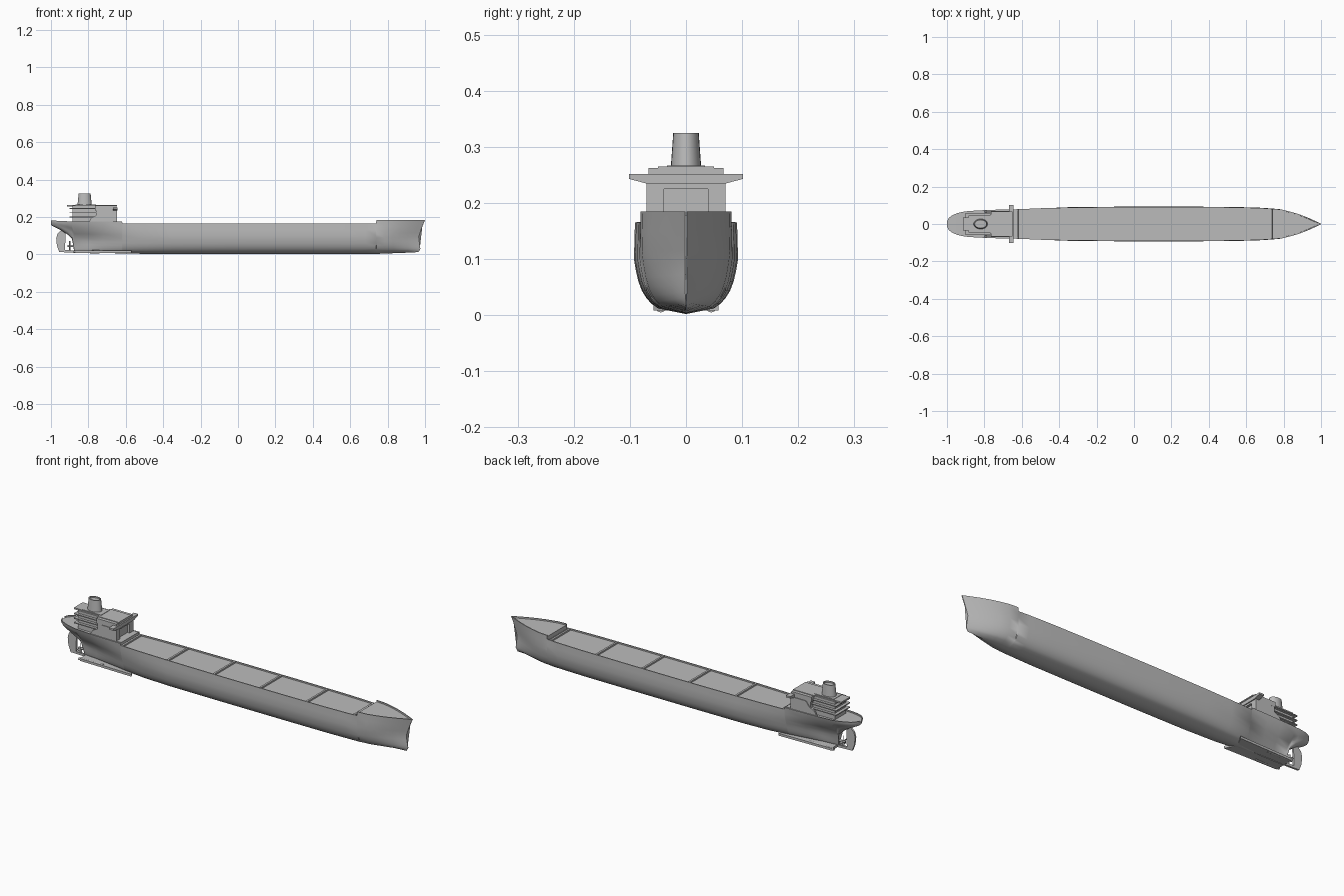
import bpy, bmesh, math
from mathutils import Matrix, Vector

if "Cube" in bpy.data.objects:
    bpy.data.objects.remove(bpy.data.objects["Cube"])

grey = bpy.data.materials.new("ship_grey")
grey.use_nodes = True
colour = (0.5, 0.5, 0.5, 1)
grey.diffuse_color = colour
grey.node_tree.nodes["Principled BSDF"].inputs["Base Color"].default_value = colour


def finish(name, bm, smooth=False):
    bmesh.ops.recalc_face_normals(bm, faces=bm.faces)
    mesh = bpy.data.meshes.new(name)
    bm.to_mesh(mesh)
    bm.free()
    mesh.materials.append(grey)
    obj = bpy.data.objects.new(name, mesh)
    bpy.context.collection.objects.link(obj)
    if smooth:
        bpy.ops.object.select_all(action='DESELECT')
        obj.select_set(True)
        bpy.context.view_layer.objects.active = obj
        bpy.ops.object.shade_smooth_by_angle(angle=math.radians(35))
    return obj


def loft(name, rings, smooth=False):
    bm = bmesh.new()
    rows = [[bm.verts.new(p) for p in ring] for ring in rings]
    n = len(rows[0])
    for a, b in zip(rows, rows[1:]):
        for i in range(n):
            bm.faces.new((a[i], a[(i + 1) % n], b[(i + 1) % n], b[i]))
    bm.faces.new(rows[0])
    bm.faces.new(rows[-1])
    return finish(name, bm, smooth)


def box(name, x0, x1, half, z0, z1, y=0):
    corners = [(x0, y - half), (x1, y - half), (x1, y + half), (x0, y + half)]
    return loft(name, [[(a, b, z) for a, b in corners] for z in (z0, z1)])


def side_prism(name, outline, y0, y1):
    """Extrude an outline in x and z across y."""
    return loft(name, [[(x, y, z) for x, z in outline] for y in (y0, y1)])


def interp(table, t):
    for (a, u), (b, v) in zip(table, table[1:]):
        if t <= b:
            return u + (v - u) * max(0, t - a) / (b - a)
    return table[-1][1]


# Hull sections: width share at each height share, full amidships and fine aft
SHARES = [0, .06, .11, .17, .25, .35, .47, .6, .8, 1]
FULL = [.22, .54, .67, .77, .86, .93, .98, 1.02, 1.01, 1]
FINE = [.04, .06, .07, .08, .1, .13, .24, .47, .85, 1]
STEM = [(0, .945), (.012, .965), (.03, .975), (.09, .965), (.13, .977), (.185, 1)]
LIP, RECESS = .005, .007

# Stations: x, keel height, deck half width, deck height, fineness
STATIONS = [
    (-1, .158, .012, .18, .1), (-.992, .152, .03, .18, .1),
    (-.975, .143, .045, .18, .15), (-.945, .128, .058, .179, .25),
    (-.91, .105, .066, .177, .4), (-.888, .085, .069, .176, .6),
    (-.875, .012, .07, .176, 1), (-.8, .01, .074, .175, .85),
    (-.72, .008, .077, .175, .55), (-.62, .005, .079, .175, .25),
    (-.618, .005, .079, .165, .25), (-.5, .003, .084, .165, .06),
    (-.35, .002, .088, .165, 0), (-.05, .002, .091, .165, 0),
    (.3, .002, .091, .165, 0), (.55, .002, .089, .165, 0),
    (.68, .003, .085, .165, 0), (.738, .003, .081, .165, 0),
    (.74, .003, .081, .185, 0), (.79, .004, .077, .185, 0),
    (.84, .006, .065, .185, .03), (.88, .007, .053, .185, .06),
    (.93, .009, .034, .185, .1), (.97, .011, .016, .185, .1),
    (1, .012, .002, .185, .1)]


def section(x, keel, w, top, fine):
    half = [(0, keel)]
    for s, a, b in zip(SHARES, FULL, FINE):
        rise = keel + (.004 if s == 0 and keel < .02 else 0)
        half.append((w * (a + (b - a) * fine), rise + s * (top - rise)))
    inner = max(w - LIP, w * .5)
    half += [(inner, top), (inner, top - RECESS), (0, top - RECESS)]
    ring = half + [(-y, z) for y, z in half[-2:0:-1]]
    points = []
    for y, z in ring:
        reach = (interp(STEM, z) - .74) / .26 if x > .74 else 1
        points.append((.74 + (x - .74) * reach, y, z))
    return points


loft("hull", [section(*s) for s in STATIONS], True)

# Transverse beams dividing the cargo deck
for i in range(6):
    x = -.61 + i * .266
    w = interp([(s[0], s[2]) for s in STATIONS], x)
    box("deck_beam", x - .005, x + .005, w - .003, .156, .166)

# Rudder, its heel, and the skegs on both sides
side_prism("rudder", [(-.955, .012), (-.925, .012), (-.922, .12), (-.945, .13),
                      (-.965, .11), (-.972, .085), (-.968, .045)], -.005, .005)
side_prism("rudder_heel", [(-.945, .012), (-.86, .009), (-.86, .02), (-.94, .024)],
           -.005, .005)
for side in (1, -1):
    plan = [(-.57, .058), (-.87, .052), (-.87, .002), (-.6, .002)]
    loft("bottom_skeg", [[(x, y * side, z) for x, y in plan] for z in (.008, .02)])
    bm = bmesh.new()
    bmesh.ops.create_cone(bm, cap_ends=True, segments=16, radius1=.006, radius2=.009,
                          depth=.14, matrix=Matrix.Translation((-.81, side * .045, .014))
                          @ Matrix.Rotation(math.pi / 2, 4, 'Y'))
    finish("shaft_pod", bm, True)

# Propeller
bm = bmesh.new()
bmesh.ops.create_cone(bm, cap_ends=True, segments=12, radius1=.005, radius2=.006,
                      depth=.035, matrix=Matrix.Translation((-.895, 0, .045))
                      @ Matrix.Rotation(math.pi / 2, 4, 'Y'))
for k in range(4):
    turn = (Matrix.Translation((-.9, 0, .045)) @ Matrix.Rotation(k * math.pi / 2, 4, 'X')
            @ Matrix.Translation((0, 0, .014)) @ Matrix.Rotation(.6, 4, 'Z')
            @ Matrix.Diagonal((.003, .011, .025, 1)))
    bmesh.ops.create_cube(bm, size=1, matrix=turn)
finish("propeller", bm)

# Aft accommodation with overhanging deck slabs
box("aft_house", -.885, -.75, .045, .165, .262)
for z in (.197, .22, .243):
    box("aft_deck_slab", -.9, -.75, .058, z, z + .005)
box("aft_roof", -.915, -.75, .036, .257, .265)

# Forward accommodation block with side bulkheads and a recessed front
box("front_house", -.76, -.66, .066, .165, .258)
for side in (1, -1):
    side_prism("side_bulkhead", [(-.8, .168), (-.648, .168), (-.648, .236), (-.735, .236),
                                 (-.755, .21), (-.785, .195)], .062 * side, .07 * side)
    box("front_pillar", -.662, -.648, .015, .165, .236, .054 * side)
box("front_lintel", -.662, -.648, .066, .225, .24)
box("wheelhouse", -.765, -.65, .067, .236, .262)
box("wheelhouse_roof", -.77, -.648, .05, .26, .265)
box("front_step", -.66, -.62, .07, .16, .176)

# Bridge wing with tapered ends
wing = [(-.102, .243), (-.068, .234), (.068, .234), (.102, .243), (.102, .252), (-.102, .252)]
loft("bridge_wing", [[(x, y, z) for y, z in wing] for x in (-.668, -.643)])

# Funnel on its platform
box("funnel_platform", -.87, -.76, .034, .262, .267)
levels = [(.265, 1), (.325, .84), (.325, .7), (.318, .7)]
loft("funnel", [[(-.82 + .038 * s * math.cos(a), .027 * s * math.sin(a), z)
                 for a in (math.tau * i / 24 for i in range(24))] for z, s in levels], True)
